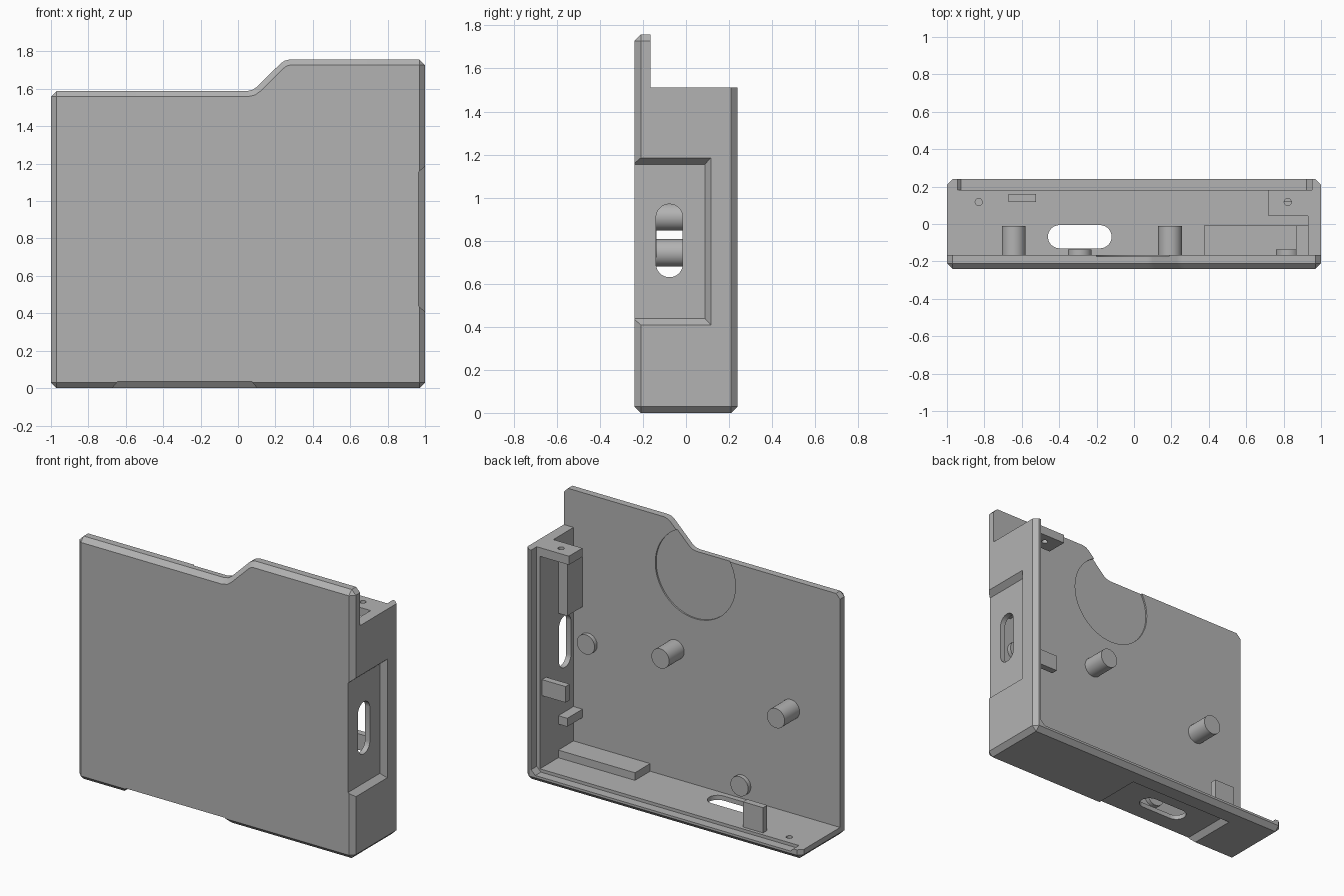
import bpy, bmesh, math
from mathutils import Vector

cube = bpy.data.objects.get("Cube")
if cube:
    bpy.data.objects.remove(cube, do_unlink=True)

grey = bpy.data.materials.new("plain grey")
grey.use_nodes = True
COLOR = (0.45, 0.45, 0.45, 1)
grey.diffuse_color = COLOR
grey.node_tree.nodes["Principled BSDF"].inputs["Base Color"].default_value = COLOR

FRONT, BACK = -0.24, 0.24
PLATE = -0.165      # inner face of the front plate
WALL = 0.93         # inner face of the side wall
FLOOR = 0.065       # inner face of the floor
CH = 0.03           # outer chamfer


def to_object(bm, name):
    bmesh.ops.recalc_face_normals(bm, faces=bm.faces)
    mesh = bpy.data.meshes.new(name)
    bm.to_mesh(mesh)
    bm.free()
    mesh.materials.append(grey)
    obj = bpy.data.objects.new(name, mesh)
    bpy.context.collection.objects.link(obj)
    return obj


def extrude_y(points, y0, y1):
    """Solid from an x-z outline."""
    bm = bmesh.new()
    face = bm.faces.new([bm.verts.new((x, y0, z)) for x, z in points])
    new = bmesh.ops.extrude_face_region(bm, geom=[face])["geom"]
    moved = [v for v in new if isinstance(v, bmesh.types.BMVert)]
    bmesh.ops.translate(bm, verts=moved, vec=(0, y1 - y0, 0))
    return bm


def hull(name, points):
    """Convex solid around the points."""
    bm = bmesh.new()
    for p in points:
        bm.verts.new(p)
    bmesh.ops.convex_hull(bm, input=bm.verts)
    bmesh.ops.dissolve_limit(bm, angle_limit=0.01, verts=bm.verts, edges=bm.edges)
    return to_object(bm, name)


def box(name, xs, ys, zs):
    return hull(name, [(x, y, z) for x in xs for y in ys for z in zs])


def rod(name, centre, radius, axis, length, half_slot=None, sides=40):
    """Cylinder along an axis; half_slot stretches it into a rounded slot."""
    turn = Vector(axis).to_track_quat("Z", "Y")
    slide = Vector(half_slot or (0, 0, 0))
    points = []
    for i in range(sides):
        a = math.tau * (i + 0.5) / sides
        for h in (0, length):
            p = Vector(centre) + turn @ Vector((radius * math.cos(a), radius * math.sin(a), h))
            points += [p + slide, p - slide] if half_slot else [p]
    return hull(name, points)


def cut(target, cutter):
    cutter.hide_render = True
    mod = target.modifiers.new("cut", "BOOLEAN")
    mod.operation, mod.solver, mod.object = "DIFFERENCE", "EXACT", cutter
    bpy.context.view_layer.objects.active = target
    bpy.ops.object.modifier_apply(modifier=mod.name)
    bpy.data.objects.remove(cutter, do_unlink=True)


# Outer block with a stepped top, chamfered all round
outline = [(-1, 0), (1, 0), (1, 1.757), (0.275, 1.757), (0.25, 1.751), (0.228, 1.736),
           (0.1, 1.61), (0.078, 1.595), (0.048, 1.588), (-1, 1.588)]
bm = extrude_y(outline, FRONT, BACK)
edges = []
for e in bm.edges:
    a, b = (v.co for v in e.verts)
    along_y = abs(a.y - b.y) > 0.1
    if not along_y or abs(a.x) > 0.99:
        edges.append(e)
bmesh.ops.bevel(bm, geom=edges, offset=CH, segments=1, affect="EDGES", clamp_overlap=False)
shell = to_object(bm, "case_shell")

# Open the interior, top, and the space above the side wall
cut(shell, box("interior", (-2, WALL), (PLATE, 1), (FLOOR, 3)))
cut(shell, box("above_wall", (-2, 2), (PLATE, 1), (1.512, 3)))

# Stepped seat for the matching half along the back rim
seat = [(-0.955 + CH, 0.045), (0.953 - CH, 0.045), (0.953, 0.045 + CH),
        (0.953, 2), (-0.955, 2), (-0.955, 0.045 + CH)]
cut(shell, to_object(extrude_y(seat, 0.182, 1), "seat_cutter"))

# Shallow round thumb recess inside the plate
cut(shell, rod("thumb_cutter", (0.048, PLATE - 0.01, 1.44), 0.29, (0, 1, 0), 0.3, sides=96))

# Port recesses with sloped sides, open to the front, each with a rounded slot
side, under = [], []
for depth, grow in ((0.035, 0), (-0.035, 0.06)):
    for y in (-0.5, 0.088 + grow * 0.9):
        for s in (-1, 1):
            half = 0.358 + grow
            side.append((1 - depth, y, 0.797 + s * half))
            under.append((-0.285 + s * half, y, depth))
cut(shell, hull("side_recess", side))
cut(shell, hull("under_recess", under))
cut(shell, rod("side_slot", (0.8, -0.077, 0.8), 0.062, (1, 0, 0), 0.4, (0, 0, 0.108)))
cut(shell, rod("under_slot", (-0.29, -0.068, -0.2), 0.062, (0, 0, 1), 0.4, (0.108, 0, 0)))

# Blind screw hole in the floor
cut(shell, rod("floor_hole", (-0.83, 0.117, 0.035), 0.019, (0, 0, 1), 0.2, sides=20))

# Screw tab at the top of the side wall
tab = box("screw_tab", (0.72, WALL + 0.01), (0.043, 0.182), (1.455, 1.512))
cut(tab, rod("tab_hole", (0.822, 0.117, 1.3), 0.019, (0, 0, 1), 0.4, sides=20))

# Ribs and clips, sunk slightly into the walls
IN = 0.01
deep = (PLATE - IN, -0.008)
box("upper_wall_rib", (0.865, WALL + IN), deep, (1.01, 1.37))
box("lower_wall_rib", (0.865, WALL + IN), deep, (0.285, 0.34))
box("floor_rib", (0.375, WALL + IN), deep, (FLOOR - IN, 0.115))
box("wall_clip", (0.76, WALL + IN), (0.117, 0.16), (0.535, 0.64))
box("floor_clip", (-0.67, -0.525), (0.117, 0.16), (FLOOR - IN, 0.23))

# Support pegs and low pads on the plate
for name, x, z, top in (("centre_peg", 0.193, 0.91, -0.01), ("outer_peg", -0.643, 0.743, -0.01),
                        ("side_pad", 0.822, 0.785, -0.137), ("floor_pad", -0.29, 0.155, -0.137)):
    rod(name, (x, PLATE - IN, z), 0.064, (0, 1, 0), top - PLATE + IN)

# Smooth round surfaces, keep edges sharp
bpy.ops.object.select_all(action="DESELECT")
for obj in bpy.context.scene.objects:
    if obj.type == "MESH" and grey.name in obj.data.materials:
        obj.select_set(True)
        bpy.context.view_layer.objects.active = obj
bpy.ops.object.shade_smooth_by_angle(angle=math.radians(25))
